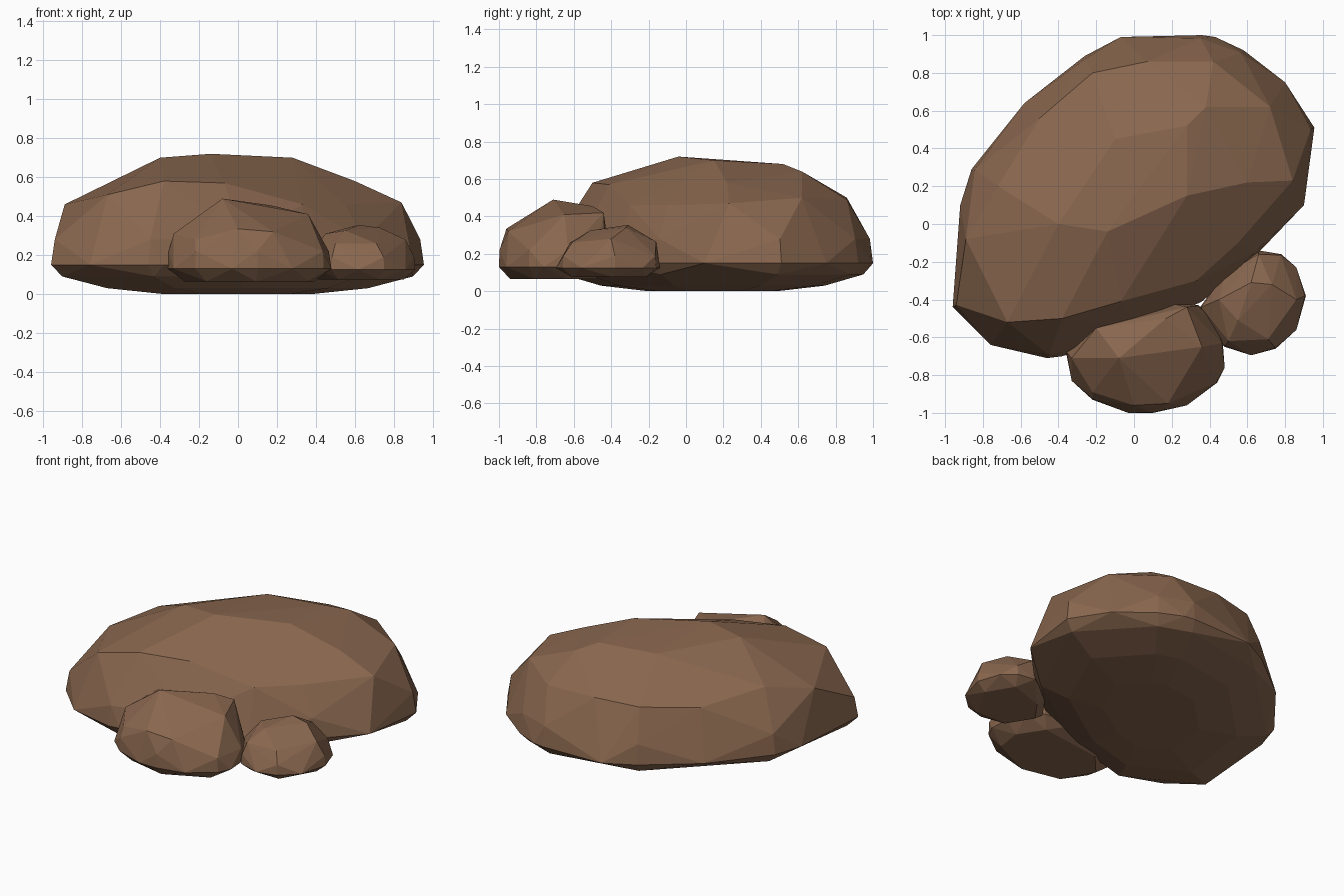
import bpy
import bmesh

brown = bpy.data.materials.new("rock brown")
brown.diffuse_color = (0.25, 0.135, 0.077, 1)


def rock(name, centre, rim, layers, crown):
    """Faceted boulder: hull of the scaled rim outline (scale, z, step) and crown points."""
    cx, cy = centre
    bm = bmesh.new()
    for scale, z, step in layers:
        for x, y in rim[::step]:
            bm.verts.new((cx + (x - cx) * scale, cy + (y - cy) * scale, z))
    for p in crown:
        bm.verts.new(p)
    bmesh.ops.convex_hull(bm, input=bm.verts[:])
    bmesh.ops.delete(bm, geom=[v for v in bm.verts if not v.link_faces], context='VERTS')
    bmesh.ops.recalc_face_normals(bm, faces=bm.faces[:])
    mesh = bpy.data.meshes.new(name)
    bm.to_mesh(mesh)
    bm.free()
    mesh.materials.append(brown)
    ob = bpy.data.objects.new(name, mesh)
    bpy.context.collection.objects.link(ob)
    return ob


# Large boulder
rock("large_boulder", (0, 0.14),
     [(-0.96, -0.44), (-0.92, 0.10), (-0.86, 0.29), (-0.58, 0.64), (-0.26, 0.89),
      (-0.07, 0.99), (0.36, 1.0), (0.43, 0.99), (0.58, 0.92), (0.80, 0.75),
      (0.955, 0.51), (0.90, 0.10), (0.66, -0.15), (0.36, -0.41), (0.03, -0.57),
      (-0.38, -0.70), (-0.46, -0.71), (-0.76, -0.64)],
     [(0.40, 0.0, 2), (0.70, 0.03, 2), (0.94, 0.09, 2), (1.0, 0.15, 1), (0.98, 0.28, 2)],
     [(-0.89, -0.08, 0.46), (-0.67, -0.52, 0.51), (-0.38, -0.50, 0.58), (-0.72, 0.20, 0.53),
      (-0.40, 0.0, 0.70), (-0.14, -0.04, 0.72), (0.28, 0.15, 0.70), (0.28, 0.52, 0.68),
      (0.38, 0.62, 0.64), (-0.10, 0.45, 0.68), (-0.50, 0.56, 0.47), (-0.22, 0.80, 0.49),
      (0.07, 0.86, 0.50), (0.42, 0.86, 0.49), (0.72, 0.62, 0.50), (0.84, 0.23, 0.47),
      (0.60, 0.22, 0.58), (0.55, -0.10, 0.46), (0.33, -0.30, 0.46), (-0.07, -0.41, 0.57)])

# Medium stone leaning on its front
rock("medium_stone", (0.07, -0.70),
     [(-0.36, -0.68), (-0.33, -0.83), (-0.22, -0.93), (-0.03, -1.0), (0.10, -1.0),
      (0.28, -0.96), (0.44, -0.84), (0.48, -0.76), (0.47, -0.63), (0.42, -0.50),
      (0.34, -0.43), (0.10, -0.40), (-0.20, -0.50)],
     [(0.80, 0.065, 2), (1.0, 0.13, 1), (0.99, 0.22, 2)],
     [(-0.33, -0.71, 0.31), (-0.08, -0.71, 0.49), (0.17, -0.50, 0.455), (0.36, -0.65, 0.41),
      (0.28, -0.44, 0.42), (0.0, -0.96, 0.335), (0.18, -0.95, 0.32), (-0.22, -0.89, 0.28),
      (-0.20, -0.55, 0.40)])

# Small stone at the right
rock("small_stone", (0.64, -0.42),
     [(0.35, -0.44), (0.41, -0.58), (0.48, -0.65), (0.62, -0.695), (0.75, -0.66),
      (0.86, -0.56), (0.91, -0.38), (0.86, -0.23), (0.78, -0.16), (0.66, -0.14),
      (0.48, -0.26)],
     [(0.78, 0.075, 2), (1.0, 0.125, 1), (0.98, 0.19, 2)],
     [(0.62, -0.31, 0.355), (0.73, -0.32, 0.34), (0.66, -0.16, 0.265), (0.86, -0.40, 0.28),
      (0.55, -0.51, 0.325), (0.71, -0.61, 0.26), (0.50, -0.62, 0.26), (0.45, -0.40, 0.31)])
